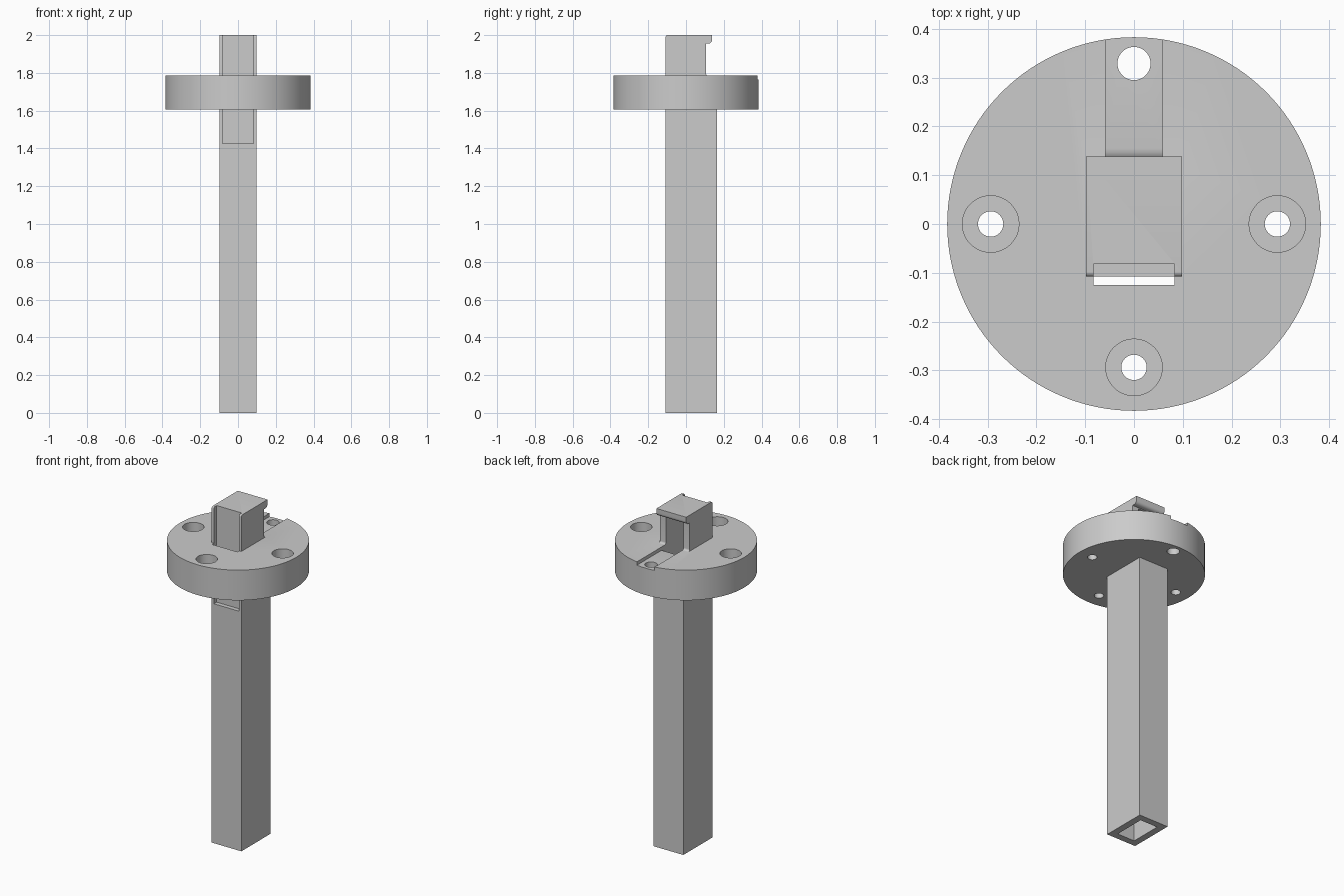
import bpy, bmesh
from math import sin, cos, pi

cube = bpy.data.objects.get("Cube")
if cube:
    bpy.data.objects.remove(cube, do_unlink=True)

grey = bpy.data.materials.new("plain grey")
grey.use_nodes = True
colour = (0.6, 0.6, 0.6, 1)
grey.diffuse_color = colour
grey.node_tree.nodes["Principled BSDF"].inputs["Base Color"].default_value = colour


def finish(name, bm):
    bmesh.ops.recalc_face_normals(bm, faces=bm.faces)
    mesh = bpy.data.meshes.new(name)
    bm.to_mesh(mesh)
    bm.free()
    mesh.materials.append(grey)
    obj = bpy.data.objects.new(name, mesh)
    bpy.context.collection.objects.link(obj)
    return obj


def extrude_x(name, profile, half):
    """Extrude a closed (y, z) profile across x."""
    bm = bmesh.new()
    face = bm.faces.new([bm.verts.new((-half, y, z)) for y, z in profile])
    out = bmesh.ops.extrude_face_region(bm, geom=[face])["geom"]
    moved = [v for v in out if isinstance(v, bmesh.types.BMVert)]
    bmesh.ops.translate(bm, verts=moved, vec=(2 * half, 0, 0))
    return finish(name, bm)


def cylinder(name, x, y, radius, low, high, sides=48):
    bm = bmesh.new()
    bmesh.ops.create_cone(bm, cap_ends=True, segments=sides, radius1=radius,
                          radius2=radius, depth=high - low)
    bmesh.ops.translate(bm, verts=bm.verts, vec=(x, y, (low + high) / 2))
    return finish(name, bm)


def arc(y, z, radius, start, end, steps=6):
    """Arc points in the (y, z) plane, angles in quarter turns."""
    angles = [(start + (end - start) * i / steps) * pi / 2 for i in range(steps + 1)]
    return [(y + radius * cos(a), z + radius * sin(a)) for a in angles]


def combine(target, tool, operation):
    mod = target.modifiers.new("shape", "BOOLEAN")
    mod.operation, mod.solver, mod.object = operation, "EXACT", tool
    bpy.context.view_layer.objects.active = target
    bpy.ops.object.modifier_apply(modifier=mod.name)
    bpy.data.objects.remove(tool, do_unlink=True)


# Round flange
body = cylinder("flanged_post", 0, 0, 0.383, 1.605, 1.785, 128)

# Square post with hooked head, in side profile
post = [(-0.108, 0), (0.165, 0), (0.165, 1.7), (0.117, 1.7)]
post += arc(0.117, 1.797, 0.012, 3, 2)
post += [(0.105, 1.955), (0.118, 1.955)]
post += arc(0.118, 1.975, 0.02, 3, 4)[1:]
post += [(0.138, 2)]
post += arc(-0.098, 1.99, 0.01, 1, 2)
combine(body, extrude_x("post", post, 0.098), "UNION")

# Hollow core that opens at the back into a shallow channel
core = [(-0.068, -0.1), (0.125, -0.1)]
core += arc(0.155, 1.735, 0.03, 2, 1)
core += [(0.5, 1.765), (0.5, 1.95), (-0.068, 1.95)]
combine(body, extrude_x("core", core, 0.058), "DIFFERENCE")

# Slot down the front of the head, through the flange
slot = [(-0.125, 1.425), (-0.082, 1.425), (-0.082, 2.1), (-0.125, 2.1)]
combine(body, extrude_x("slot", slot, 0.083), "DIFFERENCE")

# Counterbored screw holes
for x, y in ((-0.294, 0), (0.294, 0), (0, -0.294)):
    combine(body, cylinder("bore", x, y, 0.058, 1.695, 1.9), "DIFFERENCE")
    combine(body, cylinder("hole", x, y, 0.026, 1.5, 1.8), "DIFFERENCE")

# Cable hole in the channel
combine(body, cylinder("cable_hole", 0, 0.329, 0.034, 1.5, 1.9), "DIFFERENCE")

# Smooth curved walls, keep edges sharp
bpy.ops.object.select_all(action="DESELECT")
body.select_set(True)
bpy.context.view_layer.objects.active = body
bpy.ops.object.shade_smooth_by_angle(angle=pi / 6)
